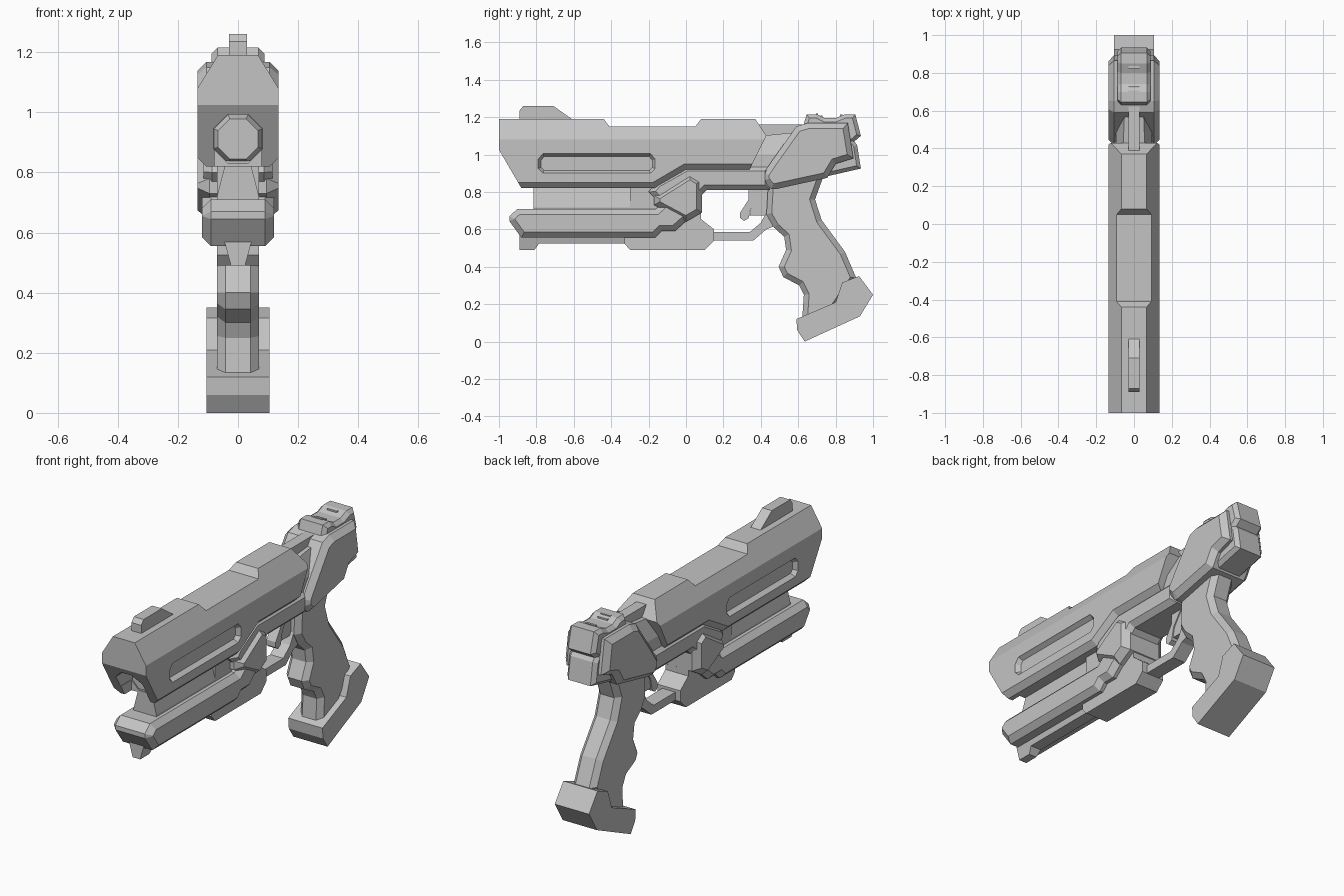
import bpy
import bmesh
from math import pi
from mathutils import Matrix, Vector

cube = bpy.data.objects.get("Cube")
if cube:
    bpy.data.objects.remove(cube, do_unlink=True)

# Single grey finish
grey = bpy.data.materials.new("plain_grey")
grey.use_nodes = True
colour = (0.55, 0.55, 0.55, 1)
grey.diffuse_color = colour
grey.node_tree.nodes["Principled BSDF"].inputs["Base Color"].default_value = colour


def finish(name, bm):
    bmesh.ops.recalc_face_normals(bm, faces=bm.faces[:])
    mesh = bpy.data.meshes.new(name)
    bm.to_mesh(mesh)
    bm.free()
    mesh.materials.append(grey)
    obj = bpy.data.objects.new(name, mesh)
    bpy.context.collection.objects.link(obj)
    return obj


def extrude_profile(points, half, centre=0.0):
    """Side outline (y, z) extruded across the width."""
    bm = bmesh.new()
    a = [bm.verts.new((centre - half, y, z)) for y, z in points]
    b = [bm.verts.new((centre + half, y, z)) for y, z in points]
    bm.faces.new(a)
    bm.faces.new(b)
    for i in range(len(a)):
        j = (i + 1) % len(a)
        bm.faces.new((a[i], a[j], b[j], b[i]))
    bmesh.ops.recalc_face_normals(bm, faces=bm.faces[:])
    return bm


def slope_sides(bm, low, high):
    """Trim both sides along the line from low (x, z) up to high (x, z)."""
    dx, dz = high[0] - low[0], high[1] - low[1]
    for side in (1, -1):
        cut = bmesh.ops.bisect_plane(
            bm, geom=bm.verts[:] + bm.edges[:] + bm.faces[:],
            plane_co=(side * low[0], 0, low[1]),
            plane_no=Vector((side * dz, 0, -dx)).normalized(),
            clear_outer=True)
        edges = [e for e in cut["geom_cut"] if isinstance(e, bmesh.types.BMEdge)]
        bmesh.ops.holes_fill(bm, edges=edges, sides=0)


def part(name, points, half, rim=0.0, depth=None, centre=0.0, slope=None):
    """Extruded part; rim chamfers both side faces, reaching half at the outside."""
    depth = depth or rim
    bm = extrude_profile(points, half - depth, centre)
    if rim:
        caps = [f for f in bm.faces if abs(f.normal.x) > 0.9]
        for cap in caps:
            bmesh.ops.inset_region(bm, faces=[cap], thickness=rim,
                                   depth=depth, use_even_offset=True)
    if slope:
        slope_sides(bm, *slope)
    return finish(name, bm)


def octagon(name, radius_back, radius_front, depth, y):
    """Eight-sided barrel piece lying along y, flat side up."""
    bm = bmesh.new()
    bmesh.ops.create_cone(
        bm, cap_ends=True, segments=8, radius1=radius_back,
        radius2=radius_front, depth=depth,
        matrix=Matrix.Translation((0, y, .912)) @ Matrix.Rotation(pi / 2, 4, "X")
        @ Matrix.Rotation(pi / 8, 4, "Z"))
    return finish(name, bm)


def carve(obj, cutter):
    cutter.hide_render = True
    mod = obj.modifiers.new("carve", "BOOLEAN")
    mod.operation = "DIFFERENCE"
    mod.solver = "EXACT"
    mod.object = cutter
    bpy.context.view_layer.objects.active = obj
    bpy.ops.object.modifier_apply(modifier=mod.name)
    bpy.data.objects.remove(cutter, do_unlink=True)


# Slide: chamfered lower edges, sloping shoulders
bm = extrude_profile([(-1, 1.19), (-.44, 1.19), (-.41, 1.15), (.05, 1.15),
                      (.08, 1.19), (.37, 1.19), (.43, 1.1), (.34, .92),
                      (0, .92), (-.17, .82), (-.88, .82), (-1, 1.025)], .135)
lower = [e for e in bm.edges
         if all(v.co.z < .95 for v in e.verts)
         and abs(e.verts[0].co.x - e.verts[1].co.x) < .01]
bmesh.ops.bevel(bm, geom=lower, offset=.03, segments=1, affect="EDGES")
slope_sides(bm, (.135, 1.08), (.067, 1.19))
slide = finish("slide", bm)

# Side slots in the slide
for side in (1, -1):
    slot = part("slot_cutter",
                [(-.79, .975), (-.765, 1.005), (-.19, 1.005), (-.165, .975),
                 (-.165, .925), (-.19, .9), (-.765, .9), (-.79, .925)],
                .025, rim=.015, depth=.023, centre=side * .135)
    carve(slide, slot)

# Octagonal muzzle, open underneath at the front, with the barrel end inside
carve(slide, octagon("muzzle_cutter", .088, .088, .3, -.95))
carve(slide, part("muzzle_opening_cutter",
                  [(-1.1, .7), (-.82, .7), (-.82, .9), (-1.1, .9)], .079))
octagon("barrel_end", .087, .072, .03, -.815)

part("front_sight", [(-.89, 1.17), (-.89, 1.235), (-.87, 1.26),
                     (-.71, 1.26), (-.61, 1.19), (-.61, 1.17)], .03)

# Frame beneath the slide
part("frame", [(-.2, .8), (-.16, .85), (0, .94), (.45, .94), (.45, .81),
               (.11, .81), (.05, .75), (-.15, .75)], .115, rim=.028)
part("barrel_support", [(-.815, .68), (.05, .68), (.05, .84), (-.815, .84)],
     .07, slope=((.07, .72), (.042, .83)))
part("frame_core", [(-.3, .56), (.02, .56), (.08, .62), (.08, .85), (-.3, .85)], .07)

# Lower housing and rail
part("lower_housing", [(-.945, .67), (-.9, .71), (-.16, .71), (-.08, .78),
                       (.03, .78), (.03, .67), (-.06, .59), (-.13, .59),
                       (-.165, .555), (-.88, .555), (-.945, .645)],
     .12, rim=.03)
part("lower_rail", [(-.89, .58), (-.89, .49), (-.81, .49), (-.785, .525),
                    (-.28, .525), (-.28, .58)], .05,
     slope=((.022, .485), (.048, .58)))
part("rail_block", [(-.33, .57), (-.33, .525), (-.3, .49), (.1, .49),
                    (.15, .54), (.15, .6), (.08, .655), (-.2, .655)], .07)
part("side_boss", [(-.17, .73), (-.17, .78), (.02, .9), (.085, .86),
                   (.085, .69), (0, .64)], .135, rim=.03, depth=.04)

# Trigger and guard
part("trigger", [(.3, .83), (.335, .83), (.335, .76), (.29, .69), (.29, .66),
                 (.31, .645), (.335, .66), (.35, .73), (.4, .8), (.43, .83)], .028)
part("trigger_back", [(.34, .675), (.46, .675), (.46, .82), (.41, .82), (.35, .73)], .022)
part("trigger_guard", [(.12, .585), (.34, .585), (.4, .635), (.44, .71), (.5, .71),
                       (.48, .62), (.43, .6), (.36, .54), (.12, .54)], .04)

# Grip with finger ridges, and its base
part("grip", [(.44, .85), (.43, .68), (.47, .61), (.525, .56), (.535, .49),
              (.495, .4), (.52, .345), (.605, .3), (.63, .25), (.62, .1),
              (.78, .15), (.91, .34), (.85, .48), (.725, .65), (.69, .76),
              (.73, .87), (.79, .91), (.7, .97), (.5, .95)], .07, rim=.028)
part("grip_base", [(.59, .12), (.8, .21), (.835, .315), (.925, .35), (1, .25),
                   (.93, .135), (.635, 0), (.595, .06)], .105)

# Rear housing, back block and the link to the slide
part("rear_housing", [(.415, .9), (.455, .96), (.59, 1.15), (.65, 1.168),
                      (.865, 1.168), (.895, .98), (.8, .95), (.755, .875),
                      (.48, .815), (.455, .815), (.415, .86)],
     .135, rim=.03)
part("back_block", [(.62, 1.13), (.645, 1.215), (.7, 1.215), (.74, 1.195),
                    (.8, 1.195), (.85, 1.215), (.905, 1.215), (.935, 1.1),
                    (.9, 1.07), (.915, 1.05), (.935, .925), (.76, .885), (.62, .95)],
     .088, rim=.02)
for y, z in ((.7, 1.21), (.725, 1.2), (.83, 1.205)):
    part("sight_rib", [(y - .006, z - .01), (y - .006, z + .008),
                       (y + .006, z + .008), (y + .006, z - .01)], .03)
part("link_top", [(.36, 1.0), (.39, 1.16), (.64, 1.16), (.64, 1.0)], .03)
part("link_body", [(.34, .88), (.34, 1.0), (.4, 1.1), (.6, 1.12), (.6, .88)],
     .095, slope=((.095, 1.0), (.05, 1.12)))
